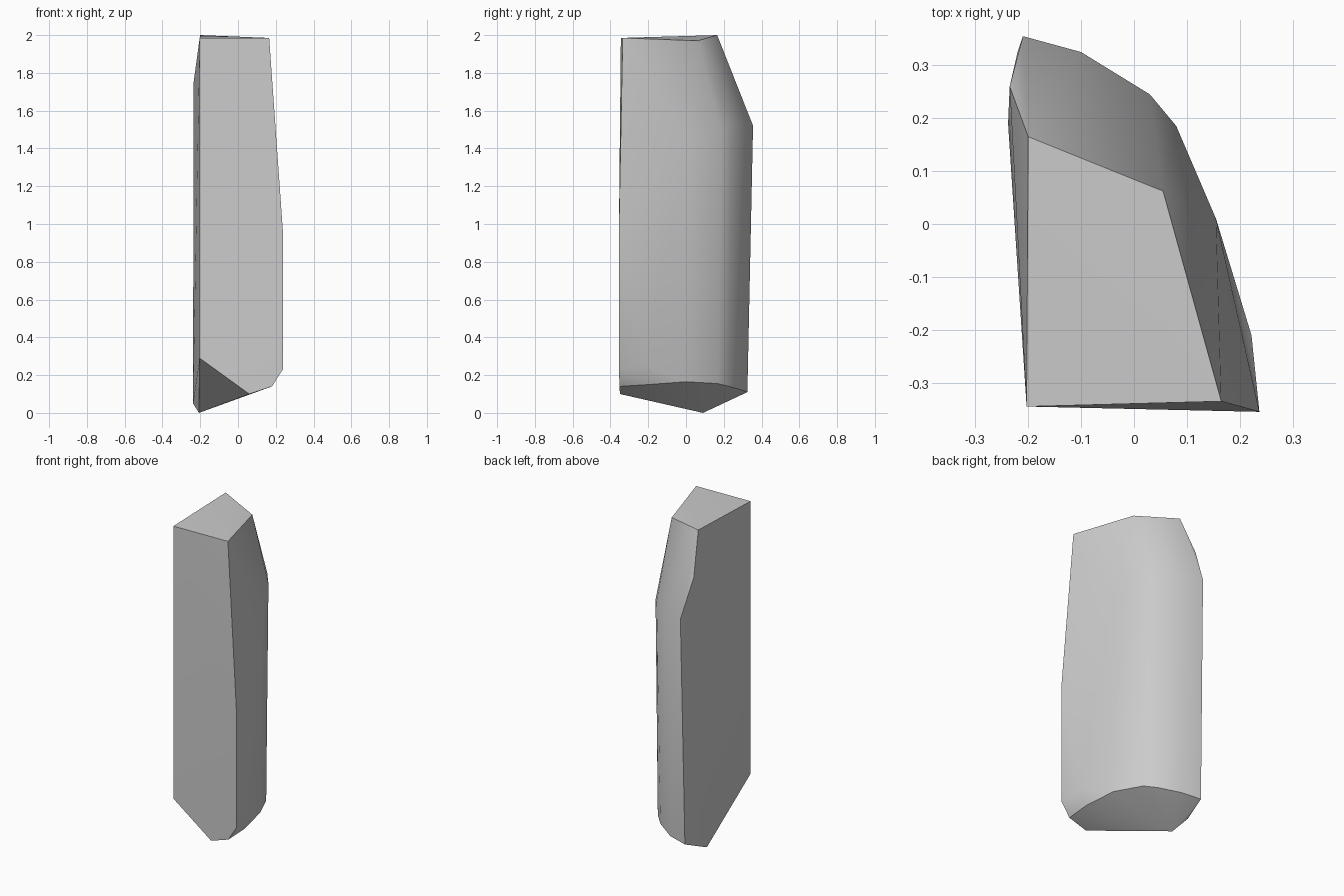
import bpy
import bmesh
import math

cube = bpy.data.objects.get("Cube")
if cube:
    bpy.data.objects.remove(cube, do_unlink=True)

# Plain stone colour
stone = bpy.data.materials.new("grey stone")
stone.use_nodes = True
colour = (0.6, 0.6, 0.6, 1)
stone.diffuse_color = colour
stone.node_tree.nodes["Principled BSDF"].inputs["Base Color"].default_value = colour

# Flat top of the shard
top = [(-.2, .165, 2), (.055, .062, 1.97), (.165, -.335, 1.985), (-.203, -.345, 1.985)]

# Rounded back: upper arc, then lower arc
upper_arc = [(-.235, .26, 1.75), (-.21, .355, 1.52), (-.1, .325, 1.52),
             (.03, .245, 1.53), (.08, .185, 1.5), (.155, .01, 1.42)]
lower_arc = [(-.22, .325, .11), (-.1, .298, .12), (.015, .23, .14),
             (.075, .17, .155), (.152, 0, .165), (.185, -.2, .15), (.222, -.21, .25)]

# Flat front edge and the pointed underside
front = [(.237, -.355, .97), (.237, -.355, .23), (.18, -.352, .14),
         (.06, -.35, .1), (-.203, -.345, .29)]
underside = [(-.207, .09, 0), (-.238, .19, .05)]

# Wrap the corners into one chipped solid
bm = bmesh.new()
for corner in top + upper_arc + lower_arc + front + underside:
    bm.verts.new(corner)
hull = bmesh.ops.convex_hull(bm, input=bm.verts)
loose = {g for g in hull["geom_interior"] + hull["geom_unused"]
         if isinstance(g, bmesh.types.BMVert)}
bmesh.ops.delete(bm, geom=list(loose), context="VERTS")
bmesh.ops.recalc_face_normals(bm, faces=bm.faces)
mesh = bpy.data.meshes.new("stone_shard")
bm.to_mesh(mesh)
bm.free()
mesh.materials.append(stone)

shard = bpy.data.objects.new("stone_shard", mesh)
bpy.context.collection.objects.link(shard)
bpy.context.view_layer.objects.active = shard
shard.select_set(True)
bpy.ops.object.shade_smooth_by_angle(angle=math.radians(30))
